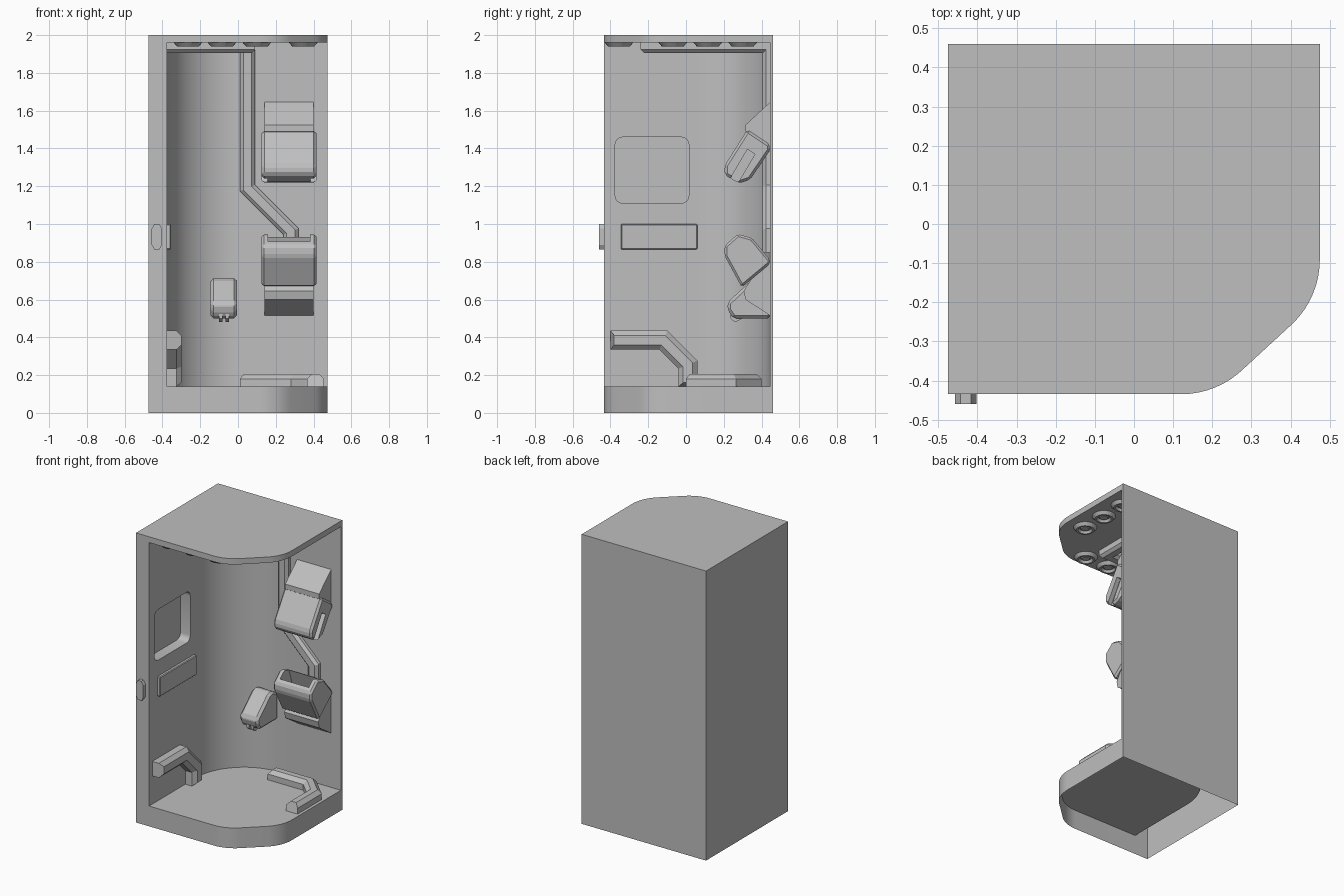
import bpy, bmesh, math
from mathutils import Vector

if "Cube" in bpy.data.objects:
    bpy.data.objects.remove(bpy.data.objects["Cube"])

grey = bpy.data.materials.new("light grey")
grey.diffuse_color = (0.52, 0.52, 0.52, 1)
grey.use_nodes = True
grey.node_tree.nodes["Principled BSDF"].inputs["Base Color"].default_value = grey.diffuse_color


def make(name, bm, smooth=False):
    bmesh.ops.recalc_face_normals(bm, faces=bm.faces)
    me = bpy.data.meshes.new(name)
    bm.to_mesh(me)
    bm.free()
    me.materials.append(grey)
    ob = bpy.data.objects.new(name, me)
    bpy.context.collection.objects.link(ob)
    bpy.context.view_layer.objects.active = ob
    if smooth:
        bpy.ops.object.select_all(action='DESELECT')
        ob.select_set(True)
        bpy.ops.object.shade_smooth_by_angle(angle=math.radians(25))
    return ob


def prism(name, outline, lo, hi, axis='z', caps=(True, True), bevel=0, smooth=False):
    """Extrude a 2D outline along an axis."""
    place = {'z': lambda a, b, h: (a, b, h), 'x': lambda a, b, h: (h, a, b),
             'y': lambda a, b, h: (a, h, b)}[axis]
    bm = bmesh.new()
    rings = [[bm.verts.new(place(a, b, h)) for a, b in outline] for h in (lo, hi)]
    n = len(outline)
    for i in range(n):
        j = (i + 1) % n
        bm.faces.new((rings[0][i], rings[0][j], rings[1][j], rings[1][i]))
    for ring, cap in zip(rings, caps):
        if cap:
            bm.faces.new(ring)
    if bevel:
        bmesh.ops.recalc_face_normals(bm, faces=bm.faces)
        bmesh.ops.bevel(bm, geom=bm.edges[:], offset=bevel, segments=1, affect='EDGES')
    return make(name, bm, smooth)


def arc(cx, cy, r, a0, a1, n=10):
    return [(cx + r * math.cos(math.radians(a0 + (a1 - a0) * i / n)),
             cy + r * math.sin(math.radians(a0 + (a1 - a0) * i / n))) for i in range(n + 1)]


def rounded(x0, x1, y0, y1, r):
    return (arc(x1 - r, y1 - r, r, 0, 90, 4) + arc(x0 + r, y1 - r, r, 90, 180, 4)
            + arc(x0 + r, y0 + r, r, 180, 270, 4) + arc(x1 - r, y0 + r, r, 270, 360, 4))


def cut(target, cutter):
    mod = target.modifiers.new("cut", 'BOOLEAN')
    mod.operation, mod.object, mod.solver = 'DIFFERENCE', cutter, 'EXACT'
    bpy.context.view_layer.objects.active = target
    bpy.ops.object.modifier_apply(modifier=mod.name)
    bpy.data.objects.remove(cutter)


def ribbon(name, path, width, depth, place, c=0.018, end=0.0):
    """Sweep a chamfered strip along a flat path, mitred at the corners."""
    pts = [Vector(p) for p in path]
    prof = [(-1, 0, 0), (-1, depth - c, 0), (-1, depth, c),
            (1, depth, c), (1, depth - c, 0), (1, 0, 0)]
    bm, rings = bmesh.new(), []
    dirs = [(b - a).normalized() for a, b in zip(pts, pts[1:])]
    for i, p in enumerate(pts):
        d0, d1 = dirs[max(i - 1, 0)], dirs[min(i, len(dirs) - 1)]
        n0, n1 = Vector((-d0.y, d0.x)), Vector((-d1.y, d1.x))
        m = (n0 + n1).normalized()
        m /= m.dot(n0)
        ring = []
        for s, h, inset in prof:
            q = p + m * s * (width / 2 - inset)
            if end and inset and i in (0, len(pts) - 1):
                q += d0 * (end if i == 0 else -end)
            ring.append(bm.verts.new(place(q.x, q.y, h)))
        rings.append(ring)
    for a, b in zip(rings, rings[1:]):
        for k in range(6):
            l = (k + 1) % 6
            bm.faces.new((a[k], a[l], b[l], b[k]))
    for r in (rings[0], rings[-1]):
        bm.faces.new(r)
    return make(name, bm)


# Footprint with the cut-off, softened front right corner
corner = (arc(0.12, -0.205, 0.23, -90, -45, 8) + arc(0.245, -0.09, 0.23, -45, 0, 8))
outer = [(-0.475, 0.46), (-0.475, -0.435)] + corner + [(0.475, 0.46)]
inner_back = arc(-0.005, 0.075, 0.37, 90, 180, 20)

# Open-bottomed base skirt, floor and roof slab
prism("base_skirt", outer, 0, 0.14, caps=(False, False), smooth=True)
prism("floor", inner_back + [(-0.375, -0.435)] + corner + [(0.475, 0.445)],
      0.135, 0.14, smooth=True)
prism("roof", outer, 1.96, 2.0, smooth=True)

# L-shaped hollow wall with a coved inside corner and a niche
walls = prism("walls", [(0.475, 0.445)] + inner_back + [(-0.375, -0.435), (-0.475, -0.435),
              (-0.475, 0.46), (0.475, 0.46)], 0.14, 1.96)
cut(walls, prism("niche_cutter", rounded(-0.375, 0.015, 1.11, 1.46, 0.04), -0.45, -0.3, 'x'))
bm = bmesh.new()
bm.from_mesh(walls.data)
bmesh.ops.delete(bm, geom=[f for f in bm.faces if f.normal.z < -0.9
                 and f.calc_center_median().z < 0.2], context='FACES_ONLY')
bm.to_mesh(walls.data)
bm.free()
bpy.ops.object.select_all(action='DESELECT')
walls.select_set(True)
bpy.context.view_layer.objects.active = walls
bpy.ops.object.shade_smooth_by_angle(angle=math.radians(25))

# Control panel and door button
prism("control_panel", [(-0.345, 0.865), (0.06, 0.865), (0.06, 1.0), (-0.345, 1.0)],
      -0.38, -0.355, 'x', bevel=0.005)
prism("door_button", [(-0.443, 0.865), (-0.417, 0.865), (-0.402, 0.89), (-0.402, 0.975),
      (-0.417, 1.0), (-0.443, 1.0), (-0.457, 0.975), (-0.457, 0.89)], -0.46, -0.43, 'y')

# Conduit along the ceiling and down the back wall
ribbon("ceiling_conduit", [(-0.375, -0.2), (0.05, -0.2), (0.05, 0.445)], 0.08, 0.055,
       lambda a, b, h: (a, b, 1.96 - h))
ribbon("wall_conduit", [(0.05, 1.95), (0.05, 1.19), (0.28, 0.96), (0.28, 0.85)], 0.08, 0.04,
       lambda a, b, h: (a, 0.445 - h, b))

# Bent arm on the left wall and matching one on the floor
ribbon("wall_arm", [(-0.4, 0.385), (-0.12, 0.385), (0.01, 0.255), (0.01, 0.14)], 0.1, 0.075,
       lambda a, b, h: (-0.375 + h, a, b), 0.025, 0.02)
ribbon("floor_arm", [(0.01, 0.355), (0.3, 0.355), (0.41, 0.245), (0.41, 0.0)], 0.09, 0.065,
       lambda a, b, h: (a, b, 0.14 + h), 0.025, 0.02)

# Ceiling lamps: turned rings with a button in the middle
lamp = [(0.075, 0), (0.058, 0.02), (0.046, 0.02), (0.036, 0.004), (0.03, 0.004), (0.024, 0.012), (0, 0.012)]
for i, (x, y) in enumerate([(0.345, 0.3), (0.345, 0.115), (0.345, -0.07),
                            (0.1, -0.355), (-0.085, -0.355), (-0.265, -0.355)]):
    bm = bmesh.new()
    vs = [bm.verts.new((x + r, y, 1.96 - h)) for r, h in lamp]
    es = [bm.edges.new(e) for e in zip(vs, vs[1:])]
    bmesh.ops.spin(bm, geom=vs + es, cent=(x, y, 0), axis=(0, 0, 1),
                   angle=math.tau, steps=24)
    bmesh.ops.remove_doubles(bm, verts=bm.verts, dist=0.0005)
    make(f"ceiling_lamp_{i + 1}", bm)

# Upper unit: wall bracket and tilted head with side slots
prism("upper_bracket", [(0.445, 1.645), (0.315, 1.525), (0.315, 1.49), (0.445, 1.38)], 0.14, 0.4, 'x')
head = prism("upper_head", [(0.325, 1.5), (0.205, 1.31), (0.205, 1.26), (0.28, 1.215),
             (0.34, 1.235), (0.445, 1.39), (0.445, 1.42)], 0.125, 0.415, 'x', bevel=0.014)
slot = [(0.325, 1.395), (0.365, 1.37), (0.265, 1.2), (0.225, 1.225)]
for lo, hi in ((0.1, 0.155), (0.385, 0.45)):
    cut(head, prism("slot_cutter", slot, lo, hi, 'x'))

# Lower unit: tilted bin with an open mouth on its bracket
bin_ob = prism("lower_bin", [(0.205, 0.885), (0.205, 0.83), (0.295, 0.665), (0.445, 0.79),
               (0.445, 0.81), (0.35, 0.925), (0.275, 0.947)], 0.125, 0.415, 'x', bevel=0.012)
cut(bin_ob, prism("mouth_cutter", [(0.22, 0.93), (0.275, 0.8), (0.37, 0.8), (0.31, 0.99)],
                  0.16, 0.38, 'x'))
prism("lower_bracket", [(0.445, 0.515), (0.315, 0.6), (0.305, 0.645), (0.35, 0.715), (0.445, 0.8)],
      0.14, 0.4, 'x')

# Small dispenser with two nozzles
prism("dispenser", [(0.22, 0.585), (0.355, 0.71), (0.395, 0.715), (0.45, 0.68), (0.45, 0.5),
      (0.25, 0.5), (0.22, 0.545)], -0.145, -0.005, 'x', bevel=0.016)
for i, x in enumerate((-0.1, -0.065)):
    prism(f"nozzle_{i + 1}", [(0.235, 0.54), (0.235, 0.5), (0.26, 0.48), (0.3, 0.5), (0.3, 0.54)],
          x, x + 0.018, 'x')
